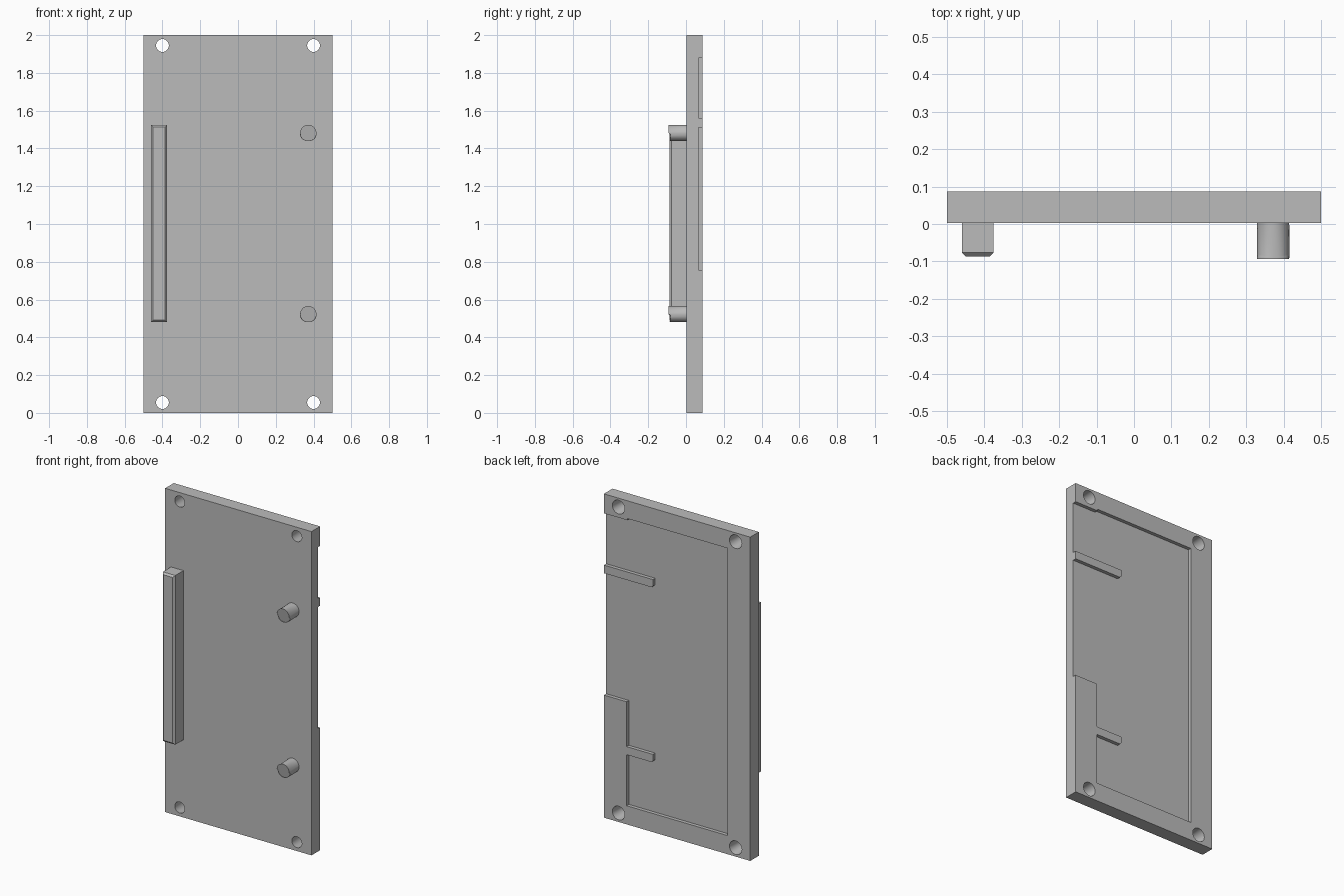
import bpy
import bmesh
from math import radians
from mathutils import Matrix, Vector

old = bpy.data.objects.get("Cube")
if old:
    bpy.data.objects.remove(old, do_unlink=True)

# Plain grey material
grey = bpy.data.materials.new("plain_grey")
grey.use_nodes = True
colour = (0.5, 0.5, 0.5, 1)
grey.diffuse_color = colour
grey.node_tree.nodes["Principled BSDF"].inputs["Base Color"].default_value = colour

FRONT, BACK, TIP, FLOOR = 0.003, 0.087, -0.087, 0.065


def finish(name, bm):
    bmesh.ops.recalc_face_normals(bm, faces=bm.faces)
    mesh = bpy.data.meshes.new(name)
    bm.to_mesh(mesh)
    bm.free()
    mesh.materials.append(grey)
    obj = bpy.data.objects.new(name, mesh)
    bpy.context.collection.objects.link(obj)
    return obj


def select(obj):
    bpy.ops.object.select_all(action='DESELECT')
    obj.select_set(True)
    bpy.context.view_layer.objects.active = obj


def smooth(obj):
    select(obj)
    bpy.ops.object.shade_smooth_by_angle(angle=radians(30))


def bevel_front(bm, width, segments):
    edges = [e for e in bm.edges if all(v.co.y < TIP + 0.001 for v in e.verts)]
    bmesh.ops.bevel(bm, geom=edges, offset=width, segments=segments,
                    profile=0.5, affect='EDGES')


def box(name, x, y, z, chamfer=0):
    bm = bmesh.new()
    bmesh.ops.create_cube(bm, size=1)
    for v in bm.verts:
        v.co = Vector([lo + (c + 0.5) * (hi - lo)
                       for c, (lo, hi) in zip(v.co, (x, y, z))])
    if chamfer:
        bevel_front(bm, chamfer, 1)
    return finish(name, bm)


def round_part(name, x, z, y0, y1, r0, r1, fillet=0):
    # Cylinder or cone along y, r0 at the front end
    bm = bmesh.new()
    bmesh.ops.create_cone(bm, cap_ends=True, segments=48, radius1=r1,
                          radius2=r0, depth=y1 - y0)
    bm.transform(Matrix.Translation((x, (y0 + y1) / 2, z))
                 @ Matrix.Rotation(radians(90), 4, 'X'))
    if fillet:
        bevel_front(bm, fillet, 3)
    return finish(name, bm)


def cut(target, cutter):
    cutter.hide_render = True
    mod = target.modifiers.new("cut", 'BOOLEAN')
    mod.operation = 'DIFFERENCE'
    mod.solver = 'EXACT'
    mod.object = cutter
    select(target)
    bpy.ops.object.modifier_apply(modifier=mod.name)
    bpy.data.objects.remove(cutter, do_unlink=True)


# Plate
plate = box("plate", (-0.5, 0.5), (FRONT, BACK), (0, 2))

# Back pocket, open on the left edge, leaving two ribs and a corner block
outline = [(0.6, 1.88), (0.34, 1.88), (0.34, 1.89), (-0.345, 1.89),
           (-0.345, 0.115), (0.345, 0.115), (0.345, 0.43), (0.175, 0.43),
           (0.165, 0.44), (0.165, 0.48), (0.345, 0.48), (0.345, 0.757),
           (0.6, 0.757), (0.6, 1.51), (0.175, 1.51), (0.165, 1.52),
           (0.165, 1.56), (0.6, 1.56)]
bm = bmesh.new()
face = bm.faces.new([bm.verts.new((x, FLOOR, z)) for x, z in outline])
extruded = bmesh.ops.extrude_face_region(bm, geom=[face])["geom"]
bmesh.ops.translate(bm, vec=(0, 0.1, 0),
                    verts=[g for g in extruded if isinstance(g, bmesh.types.BMVert)])
cut(plate, finish("pocket_cutter", bm))

# Corner screw holes, slightly wider at the back
for x in (-0.4, 0.4):
    for z in (0.055, 1.945):
        cut(plate, round_part("hole_cutter", x, z, FRONT - 0.01, BACK + 0.01,
                              0.033, 0.043))
smooth(plate)

# Chamfered bar handle
box("bar_handle", (-0.46, -0.375), (TIP, FRONT), (0.48, 1.525), chamfer=0.011)

# Round pegs
for name, z in (("lower_peg", 0.523), ("upper_peg", 1.482)):
    smooth(round_part(name, 0.372, z, TIP, FRONT, 0.043, 0.043, fillet=0.006))
